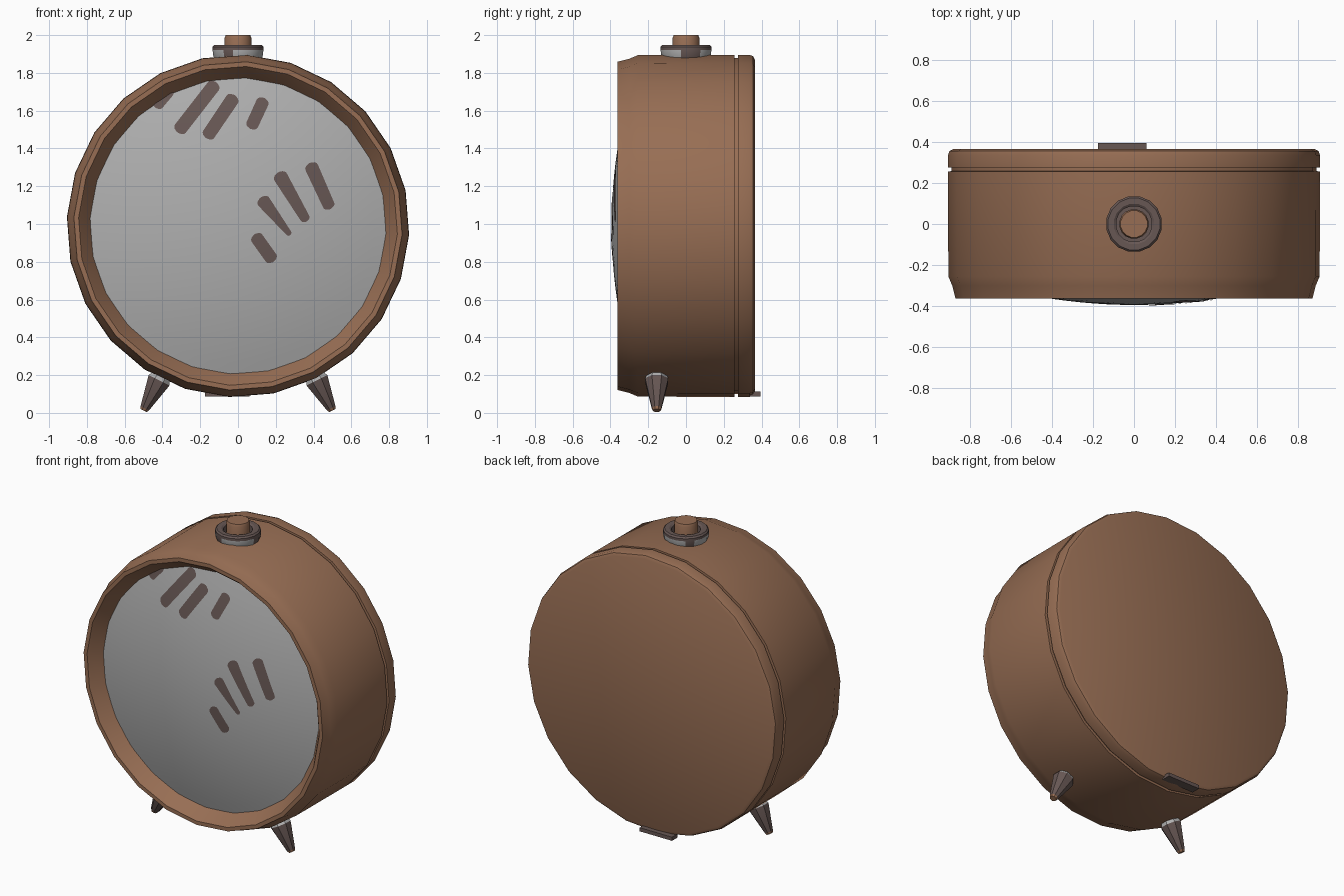
import bpy, bmesh, math
from mathutils import Vector, Matrix

if "Cube" in bpy.data.objects:
    bpy.data.objects.remove(bpy.data.objects["Cube"])

CZ = 0.99  # height of the clock axis


def material(name, rgb):
    m = bpy.data.materials.new(name)
    m.diffuse_color = (*rgb, 1)
    m.use_nodes = True
    m.node_tree.nodes["Principled BSDF"].inputs["Base Color"].default_value = m.diffuse_color
    return m


BROWN = material("copper brown", (0.31, 0.155, 0.088))
DARK = material("dark metal", (0.135, 0.095, 0.088))
GREY = material("pale grey", (0.43, 0.43, 0.43))


def finish(name, bm, mats, angle=30):
    bmesh.ops.recalc_face_normals(bm, faces=bm.faces)
    me = bpy.data.meshes.new(name)
    bm.to_mesh(me)
    bm.free()
    for m in mats:
        me.materials.append(m)
    me.shade_smooth()
    me.set_sharp_from_angle(angle=math.radians(angle))
    ob = bpy.data.objects.new(name, me)
    bpy.context.collection.objects.link(ob)
    return ob


def lathe(name, profile, sides, origin, axis, mats, turn=0.0, rule=None):
    """Spin (radius, height) points round an axis; rule(band, side) picks the colour."""
    axis = Vector(axis).normalized()
    u = Vector((1, 0, 0)) if abs(axis.x) < 0.01 else axis.cross(Vector((0, 1, 0))).normalized()
    v = axis.cross(u)
    o = Vector(origin)
    bm = bmesh.new()
    rings = []
    for r, h in profile:
        if r < 1e-6:
            rings.append([bm.verts.new(o + axis * h)] * sides)
            continue
        ring = []
        for i in range(sides):
            a = math.radians(turn) + math.tau * i / sides
            ring.append(bm.verts.new(o + axis * h + (u * math.cos(a) + v * math.sin(a)) * r))
        rings.append(ring)
    for b in range(len(rings) - 1):
        for i in range(sides):
            j = (i + 1) % sides
            quad = [rings[b][i], rings[b][j], rings[b + 1][j], rings[b + 1][i]]
            f = bm.faces.new(list(dict.fromkeys(quad)))
            if rule:
                f.material_index = rule(b, i)
    return finish(name, bm, mats)


# Drum-shaped case: sloped front rim, groove, rounded back
case = [(0, -0.2), (0.772, -0.2), (0.778, -0.27), (0.835, -0.35), (0.845, -0.362),
        (0.87, -0.362), (0.886, -0.30), (0.905, -0.255), (0.907, 0.256),
        (0.89, 0.257), (0.89, 0.274), (0.907, 0.275), (0.907, 0.335),
        (0.900, 0.355), (0.882, 0.364), (0, 0.364)]
lathe("clock_case", case, 24, (0, 0, CZ), (0, 1, 0), [BROWN], turn=3)


# Domed face
def dome(r):
    return -0.394 + 0.03 * (r / 0.40) ** 2


face = [(0.79 * k / 12, dome(0.79 * k / 12)) for k in range(13)]
lathe("domed_face", face, 48, (0, 0, CZ), (0, 1, 0), [GREY])

# Painted streaks on the face: (start x, z, end x, z, start half width, end half width)
streaks = [(-0.425, 1.635, -0.37, 1.70, 0.032, 0.032),
           (-0.305, 1.505, -0.13, 1.73, 0.036, 0.036),
           (-0.155, 1.475, -0.03, 1.66, 0.035, 0.036),
           (0.075, 1.525, 0.13, 1.645, 0.033, 0.034),
           (0.10, 0.925, 0.175, 0.82, 0.034, 0.034),
           (0.135, 1.12, 0.27, 0.95, 0.036, 0.015),
           (0.225, 1.25, 0.355, 1.03, 0.038, 0.026),
           (0.39, 1.30, 0.48, 1.10, 0.036, 0.032)]
bm = bmesh.new()
for x0, z0, x1, z1, w0, w1 in streaks:
    d = Vector((x1 - x0, z1 - z0))
    n = Vector((-d.y, d.x)).normalized()
    e = d.normalized()
    prev = None
    steps = [(0, -1, 0.15), (0, -0.75, 0.66), (0, -0.4, 0.92)]
    steps += [(k / 6, 0, 1) for k in range(7)]
    steps += [(1, 0.4, 0.92), (1, 0.75, 0.66), (1, 1, 0.15)]
    for t, cap, wide in steps:
        w = w0 + (w1 - w0) * t
        c = Vector((x0, z0)) + d * t + e * cap * w * 0.7
        row = []
        for s in (-1, 0, 1):
            p = c + n * s * w * wide
            r = min(math.hypot(p.x, p.y - CZ), 0.79)
            row.append(bm.verts.new((p.x, dome(r) - 0.004, p.y)))
        if prev:
            for k in range(2):
                bm.faces.new((prev[k], prev[k + 1], row[k + 1], row[k]))
        prev = row
for f in bm.faces:
    f.normal_update()
obj = finish("face_streaks", bm, [DARK])
if obj.data.polygons[0].normal.y > 0:
    obj.data.flip_normals()

# Collar and push button on top
collar = [(0.125, 1.87), (0.135, 1.895), (0.137, 1.922), (0.137, 1.938),
          (0.128, 1.948), (0.10, 1.948), (0.088, 1.94), (0.088, 1.90), (0, 1.90)]
lathe("button_collar", collar, 16, (0, 0, 0), (0, 0, 1), [DARK, GREY], turn=11.25,
      rule=lambda b, i: 1 if b <= 1 and i % 5 else 0)
button = [(0.072, 1.89), (0.072, 1.985), (0.066, 2.0), (0, 2.0)]
lathe("push_button", button, 16, (0, 0, 0), (0, 0, 1), [BROWN], turn=11.25)

# Two splayed tapered feet
foot = [(0, 0.87), (0.05, 0.87), (0.055, 0.893), (0.066, 0.918), (0.064, 0.93),
        (0.027, 1.085), (0.02, 1.098), (0, 1.098)]
for side, label in ((-1, "left"), (1, "right")):
    lathe("foot_" + label, foot, 8, (0, -0.155, CZ), (side * 0.455, 0, -0.89),
          [DARK, GREY, BROWN], turn=22.5,
          rule=lambda b, i: 1 if b in (1, 2) else 2 if b >= 5 else 0)

# Small catch at the bottom of the back
bm = bmesh.new()
bmesh.ops.create_cube(bm, size=1, matrix=Matrix.Translation((-0.057, 0.365, 0.1))
                      @ Matrix.Diagonal((0.235, 0.06, 0.024, 1)))
finish("back_catch", bm, [DARK])
